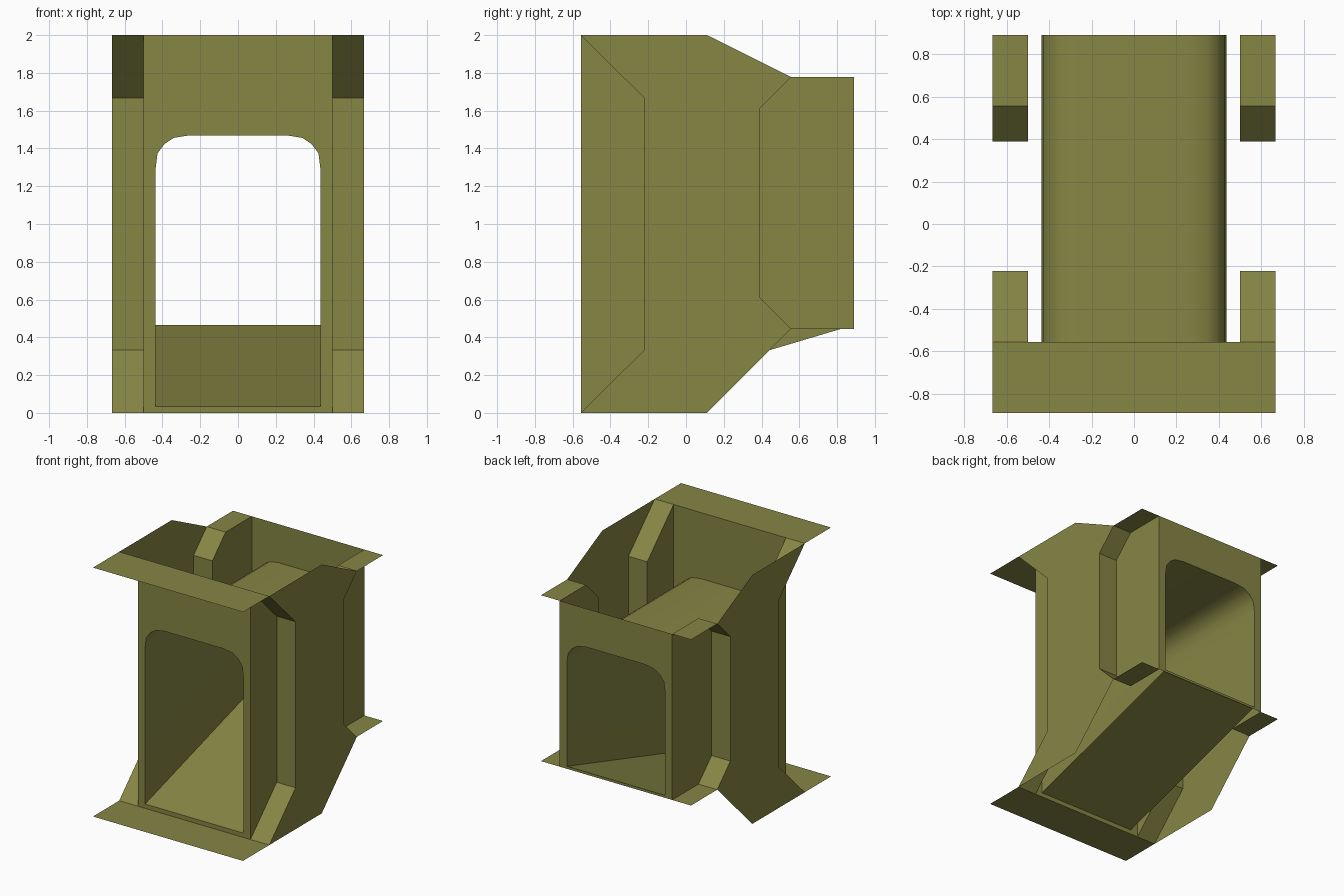
import bpy, bmesh

if "Cube" in bpy.data.objects:
    bpy.data.objects.remove(bpy.data.objects["Cube"])

olive = bpy.data.materials.new("olive")
olive.diffuse_color = (0.24, 0.24, 0.06, 1)
olive.use_nodes = True
olive.node_tree.nodes["Principled BSDF"].inputs["Base Color"].default_value = olive.diffuse_color

W, IN = 0.667, 0.5            # outer and inner half widths
F, B = -0.556, 0.889          # front and back panel positions
TOP, B_LOW, B_HIGH = 2.0, 0.445, 1.778


def make(name, faces, mirror=False):
    """Sheet-metal object from a list of polygons."""
    bm = bmesh.new()
    for pts in faces:
        bm.faces.new([bm.verts.new(p) for p in pts])
    bmesh.ops.remove_doubles(bm, verts=bm.verts, dist=1e-4)
    return finish(name, bm, mirror)


def finish(name, bm, mirror=False):
    me = bpy.data.meshes.new(name)
    bm.to_mesh(me)
    bm.free()
    me.materials.append(olive)
    ob = bpy.data.objects.new(name, me)
    bpy.context.collection.objects.link(ob)
    if mirror:
        ob.modifiers.new("mirror", 'MIRROR').use_axis[0] = True
    return ob


def side(x, pts):
    return [(x, y, z) for y, z in pts]


def strips(pts):
    """Faces joining the inner and outer side walls along a profile."""
    return [[(IN, *a), (W, *a), (W, *b), (IN, *b)] for a, b in zip(pts, pts[1:])]


def opening(floor):
    """Outline of the window: square at the bottom, rounded at the top."""
    right = [(0.436, floor), (0.436, 1.296), (0.426, 1.374), (0.389, 1.424),
             (0.341, 1.456), (0.26, 1.469)]
    return right + [(-x, z) for x, z in reversed(right)]


def panel(name, y, low, high, floor, facing):
    """Flat end panel with the window cut out."""
    bm = bmesh.new()
    outer = [(-IN, low), (IN, low), (IN, high), (-IN, high)]
    for loop in (outer, opening(floor)):
        vs = [bm.verts.new((x, y, z)) for x, z in loop]
        for i, v in enumerate(vs):
            bm.edges.new((v, vs[i - 1]))
    bmesh.ops.triangle_fill(bm, edges=bm.edges[:], use_beauty=True)
    for f in bm.faces:
        f.normal_update()
        if f.normal.y * facing < 0:
            f.normal_flip()
    finish(name, bm)


# Side walls: recessed at front and back, proud in the middle
front = [(F, 0), (-0.222, 0.333), (-0.222, 1.667), (F, TOP)]
back = [(0.556, B_HIGH), (0.389, 1.611), (0.389, 0.611), (0.556, B_LOW)]
outer = [(F, 0), (0.111, 0), (0.556, B_LOW)] + back[2:0:-1] + \
        [(0.556, B_HIGH), (0.111, TOP), (F, TOP), front[2], front[1]]
make("outer_side_wall", [side(W, outer)], True)
make("front_recess_wall", [side(IN, front)], True)
make("back_recess_wall", [side(IN, back + [(B, B_LOW), (B, B_HIGH)])], True)
make("front_step", strips(front), True)
make("back_step", strips(back), True)

# Front flanges (full width) and back flange tabs
for label, z in (("lower", 0), ("upper", TOP)):
    make(label + "_front_flange",
         [[(-W, -B, z), (W, -B, z), (W, F, z), (-W, F, z)]])
for label, z in (("lower", B_LOW), ("upper", B_HIGH)):
    make(label + "_back_tab",
         [[(IN, 0.556, z), (W, 0.556, z), (W, B, z), (IN, B, z)]], True)

# End panels with windows
panel("front_panel", F, 0, TOP, 0.035, -1)
panel("back_panel", B, B_LOW, B_HIGH, 0.465, 1)

# Tunnel joining the windows, with a sloping floor
a, b = opening(0.035), opening(0.465)
tunnel = make("tunnel", [
    [(a[i - 1][0], F, a[i - 1][1]), (a[i][0], F, a[i][1]),
     (b[i][0], B, b[i][1]), (b[i - 1][0], B, b[i - 1][1])] for i in range(len(a))])
tunnel.data.shade_smooth()
tunnel.data.set_sharp_from_angle(angle=0.7)
